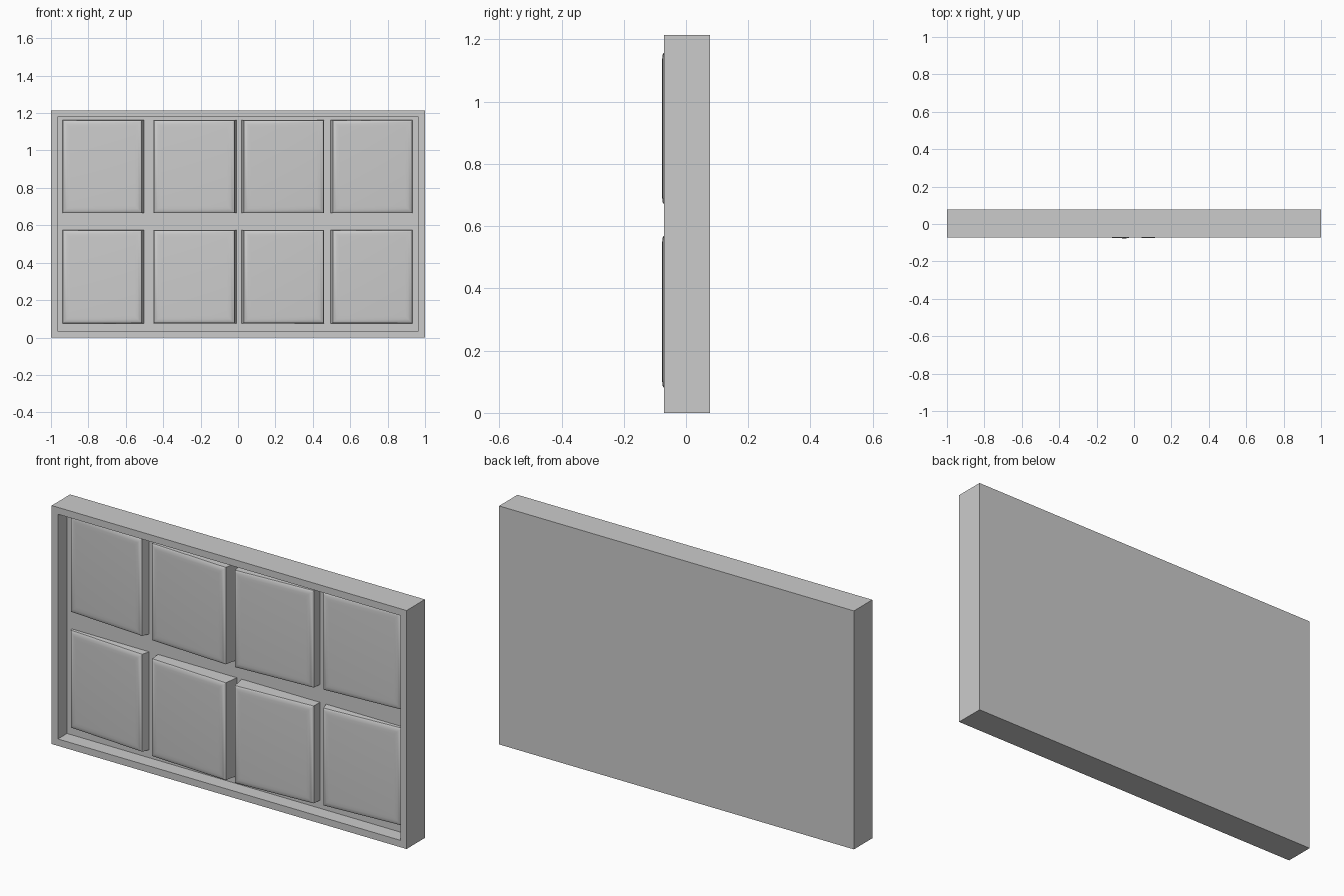
import bpy, bmesh

if "Cube" in bpy.data.objects:
    bpy.data.objects.remove(bpy.data.objects["Cube"])

grey = bpy.data.materials.new("plain grey")
grey.diffuse_color = (0.6, 0.6, 0.6, 1)
grey.use_nodes = True
grey.node_tree.nodes["Principled BSDF"].inputs["Base Color"].default_value = grey.diffuse_color

HEIGHT = 1.215
BACK, FRONT, FLOOR = 0.0765, -0.0715, 0.002


def make_object(name, bm):
    bmesh.ops.recalc_face_normals(bm, faces=bm.faces)
    mesh = bpy.data.meshes.new(name)
    bm.to_mesh(mesh)
    bm.free()
    mesh.materials.append(grey)
    obj = bpy.data.objects.new(name, mesh)
    bpy.context.collection.objects.link(obj)
    return obj


def loft(bm, rings):
    """Join rectangular rings in order and cap both ends."""
    rings = [[bm.verts.new(p) for p in ring] for ring in rings]
    for a, b in zip(rings, rings[1:]):
        for i in range(4):
            j = (i + 1) % 4
            bm.faces.new((a[i], a[j], b[j], b[i]))
    bm.faces.new(rings[0])
    bm.faces.new(rings[-1])


def rect(x0, x1, z0, z1, y):
    return [(x0, y, z0), (x1, y, z0), (x1, y, z1), (x0, y, z1)]


# Tray: slab with a recessed front surrounded by a narrow rim
bm = bmesh.new()
RIM = 0.035
loft(bm, [rect(-1, 1, 0, HEIGHT, BACK),
          rect(-1, 1, 0, HEIGHT, FRONT),
          rect(-1 + RIM, 1 - RIM, RIM, HEIGHT - RIM, FRONT),
          rect(-1 + RIM, 1 - RIM, RIM, HEIGHT - RIM, FLOOR)])
make_object("tray_frame", bm)


# Panel: tilted cushion, its front following a slope between two edge depths
def panel(name, x0, x1, z0, z1, y0, y1):
    lean0, lean1 = (0.002, 0.012) if y1 < y0 else (0.012, 0.002)
    a, b = x0 + lean0, x1 - lean1
    rings = [rect(x0, x1, z0, z1, FLOOR)]
    for inset, drop in ((0, 0.009), (0.01, 0.003), (0.022, 0.001), (0.037, 0)):
        ring = rect(a + inset, b - inset, z0 + inset + 0.002, z1 - inset - 0.002, 0)
        rings.append([(x, y0 + (y1 - y0) * (x - x0) / (x1 - x0) + drop, z)
                      for x, _, z in ring])
    bm = bmesh.new()
    loft(bm, rings)
    obj = make_object(name, bm)
    bpy.ops.object.select_all(action='DESELECT')
    bpy.context.view_layer.objects.active = obj
    obj.select_set(True)
    bpy.ops.object.shade_smooth_by_angle(angle=0.7)


# Two rows of four panels, rising towards the middle
columns = (("outer_left", -0.938, -0.503, -0.017, -0.046),
           ("inner_left", -0.452, -0.008, -0.057, -0.079),
           ("inner_right", 0.019, 0.46, -0.079, -0.053),
           ("outer_right", 0.495, 0.933, -0.046, -0.017))
for row, z0, z1 in (("lower", 0.075, 0.575), ("upper", 0.665, 1.163)):
    for col, x0, x1, y0, y1 in columns:
        panel(f"{row}_{col}_panel", x0, x1, z0, z1, y0, y1)
